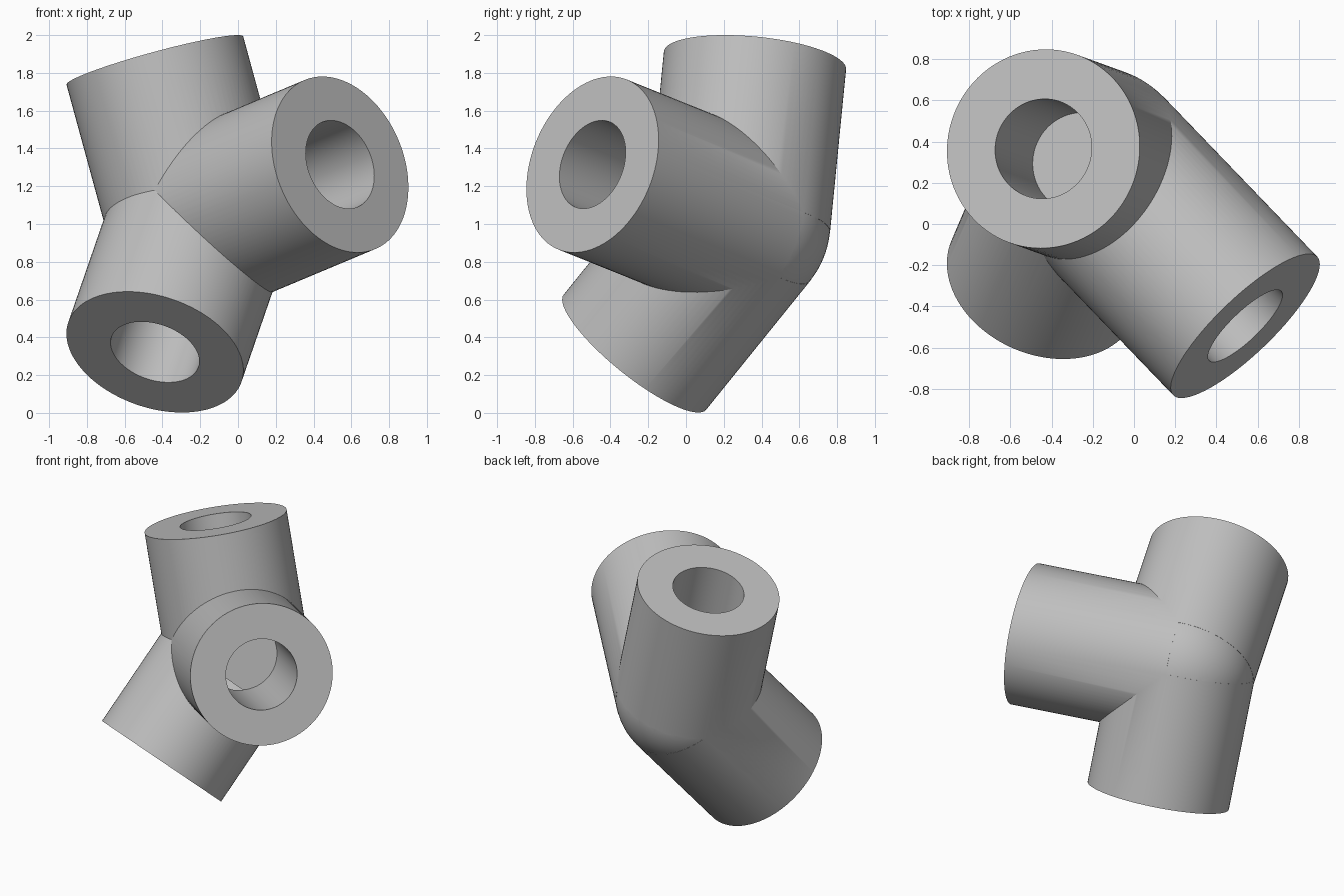
import bpy
import math
from mathutils import Vector

cube = bpy.data.objects.get("Cube")
if cube:
    bpy.data.objects.remove(cube, do_unlink=True)

HUB = Vector((-0.205, 0.28, 1.003))
OUTER, BORE, WEB = 0.485, 0.243, 0.2
ENDS = {
    "upper": Vector((-0.44, 0.365, 1.865)),
    "lower": Vector((-0.44, -0.27, 0.322)),
    "side": Vector((0.54, -0.495, 1.315)),
}

grey = bpy.data.materials.new("plain grey")
grey.use_nodes = True
colour = (0.52, 0.52, 0.52, 1)
grey.diffuse_color = colour
grey.node_tree.nodes["Principled BSDF"].inputs["Base Color"].default_value = colour


def rod(name, start, end, radius):
    """Solid cylinder between two points."""
    axis = end - start
    bpy.ops.mesh.primitive_cylinder_add(vertices=96, radius=radius, depth=axis.length,
                                        location=(start + end) / 2)
    obj = bpy.context.object
    obj.name = name
    obj.rotation_euler = axis.to_track_quat('Z', 'Y').to_euler()
    obj.data.materials.append(grey)
    return obj


def combine(base, tool, operation):
    """Apply a boolean and discard its tool."""
    mod = base.modifiers.new(operation.lower(), 'BOOLEAN')
    mod.operation, mod.object, mod.solver = operation, tool, 'EXACT'
    bpy.context.view_layer.objects.active = base
    bpy.ops.object.modifier_apply(modifier=mod.name)
    bpy.data.objects.remove(tool, do_unlink=True)


# Rounded hub where the three arms meet
bpy.ops.mesh.primitive_uv_sphere_add(segments=96, ring_count=48, radius=OUTER - 0.001,
                                     location=HUB)
connector = bpy.context.object
connector.name = "three_way_pipe_connector"
connector.data.materials.append(grey)

# Arms
for label, end in ENDS.items():
    combine(connector, rod(label + "_arm", HUB, end, OUTER), 'UNION')

# Flat-bottomed sockets
for label, end in ENDS.items():
    axis = (end - HUB).normalized()
    cutter = rod(label + "_socket", HUB + axis * WEB, end + axis * 0.1, BORE)
    cutter.hide_render = True
    combine(connector, cutter, 'DIFFERENCE')

bpy.ops.object.select_all(action='DESELECT')
connector.select_set(True)
bpy.context.view_layer.objects.active = connector
bpy.ops.object.shade_smooth_by_angle(angle=math.radians(30))
